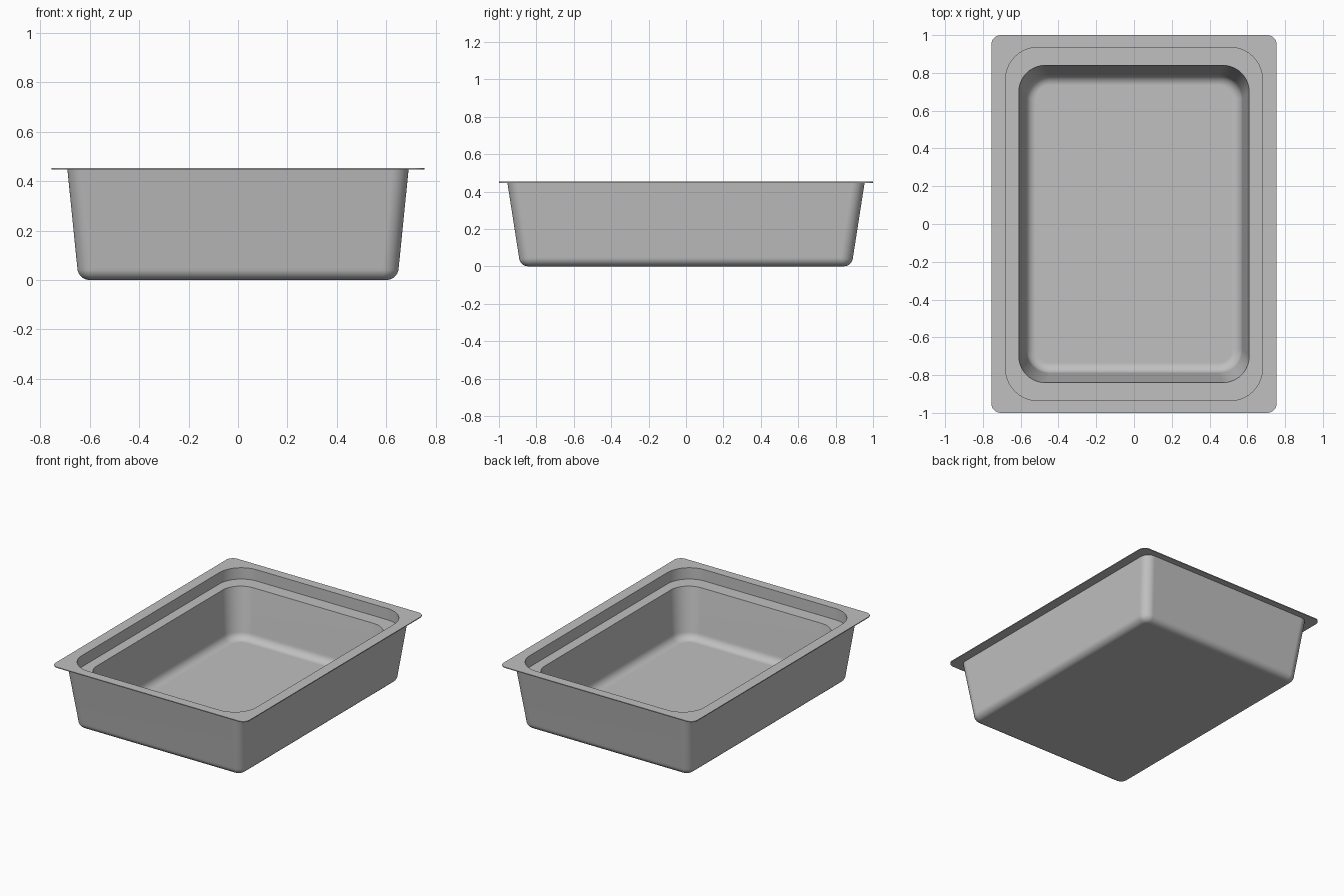
import bpy, bmesh, math

cube = bpy.data.objects.get("Cube")
if cube:
    bpy.data.objects.remove(cube, do_unlink=True)

CORNER_STEPS = 10
FILLET_STEPS = 7


def ring(bm, hx, hy, r, z):
    """Rounded rectangle of vertices with half sizes hx, hy and corner radius r."""
    verts = []
    for i, (sx, sy) in enumerate([(1, 1), (-1, 1), (-1, -1), (1, -1)]):
        for k in range(CORNER_STEPS + 1):
            a = math.pi / 2 * (i + k / CORNER_STEPS)
            verts.append(bm.verts.new((sx * (hx - r) + r * math.cos(a),
                                       sy * (hy - r) + r * math.sin(a), z)))
    return verts


def fillet(hx, hy, r, floor, size):
    """Section sizes rolling from a wall down onto a floor."""
    sections = []
    for k in range(FILLET_STEPS + 1):
        a = math.pi / 2 * k / FILLET_STEPS
        inset = size * (1 - math.cos(a))
        sections.append((hx - inset, hy - inset, r - inset,
                         floor + size * (1 - math.sin(a))))
    return sections


# Steel finish
steel = bpy.data.materials.new("brushed_steel_grey")
steel.use_nodes = True
grey = (0.53, 0.53, 0.53, 1)
steel.diffuse_color = grey
steel.node_tree.nodes["Principled BSDF"].inputs["Base Color"].default_value = grey

# Sections from the outer underside, up over the flange, down to the inner floor
TOP, UNDER, LEDGE = 0.453, 0.447, 0.373
outer = fillet(0.65, 0.893, 0.065, 0.0, 0.05)[::-1]
rim = [
    (0.69, 0.955, 0.065, UNDER),
    (0.755, 1.0, 0.05, UNDER),
    (0.755, 1.0, 0.05, TOP),
    (0.68, 0.935, 0.17, TOP),
    (0.68, 0.935, 0.17, LEDGE),
    (0.61, 0.84, 0.14, LEDGE),
]
inner = fillet(0.573, 0.79, 0.125, 0.03, 0.055)

bm = bmesh.new()
rings = [ring(bm, *s) for s in outer + rim + inner]
for low, high in zip(rings, rings[1:]):
    n = len(low)
    for i in range(n):
        j = (i + 1) % n
        bm.faces.new((low[i], low[j], high[j], high[i]))
bm.faces.new(rings[0][::-1])
bm.faces.new(rings[-1])
bmesh.ops.recalc_face_normals(bm, faces=bm.faces)

mesh = bpy.data.meshes.new("stepped_pan")
bm.to_mesh(mesh)
bm.free()
mesh.materials.append(steel)
pan = bpy.data.objects.new("stepped_pan", mesh)
bpy.context.collection.objects.link(pan)

# Smooth rounded walls with crisp rim edges
bpy.ops.object.select_all(action='DESELECT')
pan.select_set(True)
bpy.context.view_layer.objects.active = pan
bpy.ops.object.shade_smooth_by_angle(angle=math.radians(35))
weighted = pan.modifiers.new("flat_wall_shading", 'WEIGHTED_NORMAL')
weighted.keep_sharp = True
